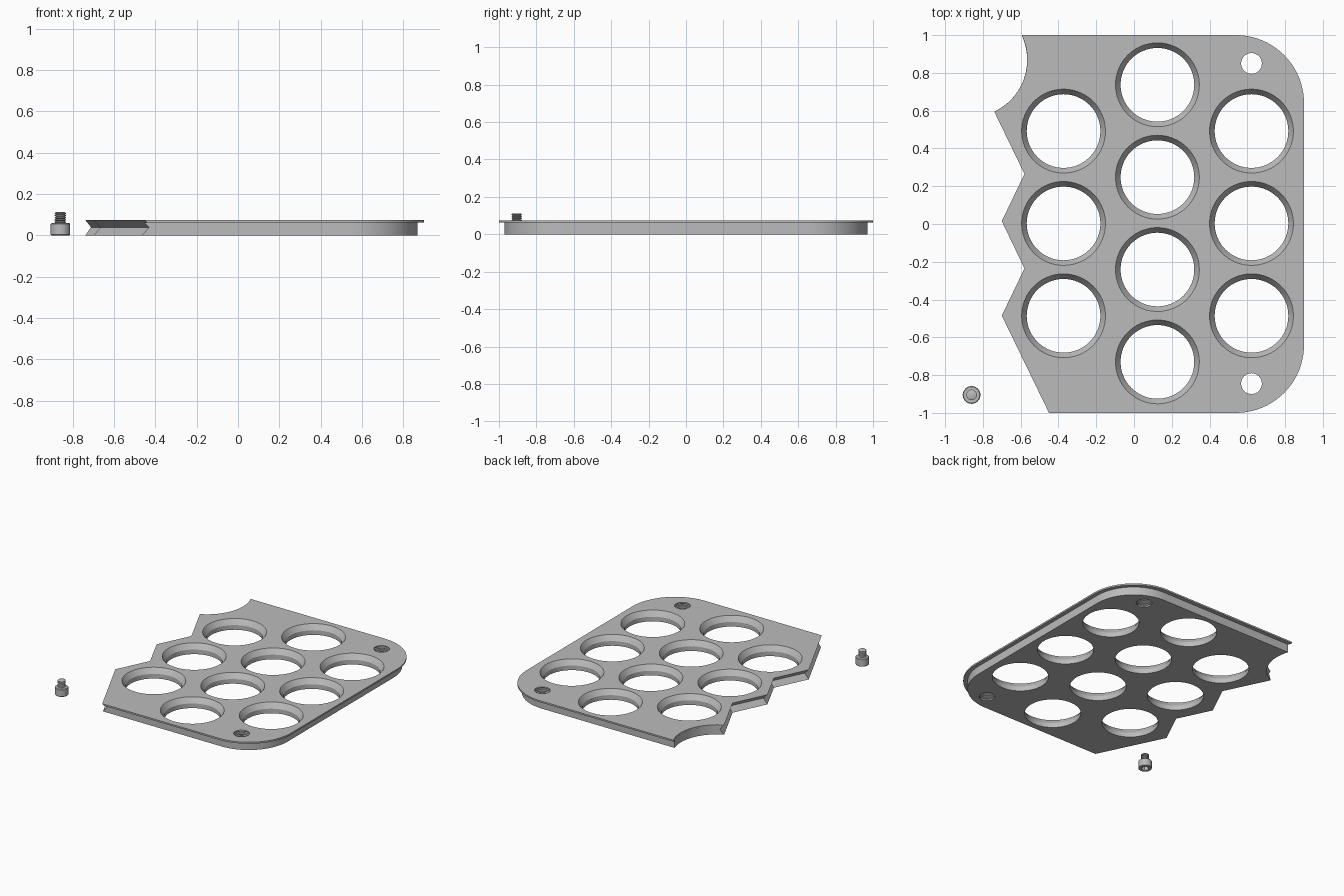
import bpy, bmesh
from math import sin, cos, pi, acos, asin, atan2

cube = bpy.data.objects.get("Cube")
if cube:
    bpy.data.objects.remove(cube, do_unlink=True)

grey = bpy.data.materials.new("plain grey")
grey.use_nodes = True
colour = (0.5, 0.5, 0.5, 1)
grey.diffuse_color = colour
grey.node_tree.nodes["Principled BSDF"].inputs["Base Color"].default_value = colour


def finish(name, bm):
    """Turn a bmesh into a grey object."""
    bmesh.ops.remove_doubles(bm, verts=bm.verts, dist=1e-5)
    bmesh.ops.recalc_face_normals(bm, faces=bm.faces)
    mesh = bpy.data.meshes.new(name)
    bm.to_mesh(mesh)
    bm.free()
    mesh.materials.append(grey)
    ob = bpy.data.objects.new(name, mesh)
    bpy.context.collection.objects.link(ob)
    return ob


def loft(bm, rings):
    """Skin matching rings of points and cap both ends."""
    loops = [[bm.verts.new(p) for p in ring] for ring in rings]
    n = len(loops[0])
    for a, b in zip(loops, loops[1:]):
        for i in range(n):
            j = (i + 1) % n
            bm.faces.new((a[i], a[j], b[j], b[i]))
    bm.faces.new(loops[0][::-1])
    bm.faces.new(loops[-1])


def lathe(bm, x, y, profile, sides):
    turn = [2 * pi * i / sides for i in range(sides)]
    loft(bm, [[(x + r * cos(t), y + r * sin(t), z) for t in turn] for r, z in profile])


def thread(z0, z1, inner, outer, turns):
    """Ribbed profile between two heights."""
    step = (z1 - z0) / turns
    pts = []
    for i in range(turns):
        z = z0 + i * step
        pts += [(inner, z), (outer, z + step * 0.35), (outer, z + step * 0.65)]
    return pts + [(inner, z1)]


def activate(ob):
    bpy.ops.object.select_all(action='DESELECT')
    ob.select_set(True)
    bpy.context.view_layer.objects.active = ob


def cut(ob, bm):
    """Subtract the cutter, then smooth the round walls."""
    cutter = finish("cutter", bm)
    cutter.hide_render = True
    mod = ob.modifiers.new("holes", 'BOOLEAN')
    mod.operation = 'DIFFERENCE'
    mod.solver = 'EXACT'
    mod.object = cutter
    activate(ob)
    bpy.ops.object.modifier_apply(modifier=mod.name)
    bpy.data.objects.remove(cutter, do_unlink=True)
    bpy.ops.object.shade_smooth_by_angle(angle=pi / 6)


# Plate outline: rounded right corners, zigzag left edge, scooped back corner
SLOPE = 0.484
NX, NY = 0.9, 0.435
SCOOP_X, SCOOP_Y, SCOOP_R = -0.87, 0.87, 0.305


def outline(z, inset, groove):
    def arc(cx, cy, r, a0, a1, n=20):
        return [(cx + r * cos(a0 + (a1 - a0) * i / n),
                 cy + r * sin(a0 + (a1 - a0) * i / n)) for i in range(n + 1)]
    edge = 1 - inset
    pts = [(-0.45 - inset * SLOPE + groove, -edge)]
    pts += arc(0.54, -0.64, 0.36 - inset, -pi / 2, 0)
    pts += arc(0.54, 0.64, 0.36 - inset, 0, pi / 2)
    reach = NX * (-0.735 - SCOOP_X) + NY * (0.585 - SCOOP_Y) + NX * groove
    low = atan2(NY, NX) - acos(reach / SCOOP_R)
    pts += arc(SCOOP_X, SCOOP_Y, SCOOP_R, asin((edge - SCOOP_Y) / SCOOP_R), low)
    for x, y in ((-0.58, 0.265), (-0.70, 0.015), (-0.58, -0.235), (-0.70, -0.485)):
        pts.append((x + groove, y))
    return [(x, y, z) for x, y in pts]


TOP, LEDGE, MID = 0.074, 0.062, 0.039
DEPTH = 0.035
at_ledge = DEPTH * (TOP - LEDGE) / (TOP - MID)
bm = bmesh.new()
loft(bm, [outline(0, 0.03, 0), outline(MID, 0.03, DEPTH),
          outline(LEDGE, 0.03, at_ledge), outline(LEDGE, 0, at_ledge),
          outline(TOP, 0, 0)])
plate = finish("holder_plate", bm)

# Round holes with a flared rim, in staggered columns
bm = bmesh.new()
flare = [(0.195, -0.1), (0.195, 0.035), (0.222, TOP), (0.222, 0.2)]
for x, first, count in ((-0.373, -0.486, 3), (0.124, -0.73, 4), (0.622, -0.486, 3)):
    for i in range(count):
        lathe(bm, x, first + i * 0.489, flare, 64)

# Threaded screw holes in the rounded corners
for y in (-0.845, 0.85):
    ribs = thread(0.006, 0.068, 0.055, 0.061, 5)
    lathe(bm, 0.622, y, [(0.055, -0.1)] + ribs + [(0.055, 0.2)], 32)
cut(plate, bm)

# Loose cap screw standing beside the plate
SX, SY = -0.86, -0.905
bm = bmesh.new()
head = [(0.043, 0), (0.047, 0.004), (0.047, 0.055), (0.043, 0.059)]
lathe(bm, SX, SY, head + thread(0.059, 0.112, 0.021, 0.028, 5), 32)
screw = finish("cap_screw", bm)

# Hexagonal socket in the underside of the head
bm = bmesh.new()
lathe(bm, SX, SY, [(0.027, -0.05), (0.027, 0.03)], 6)
cut(screw, bm)
